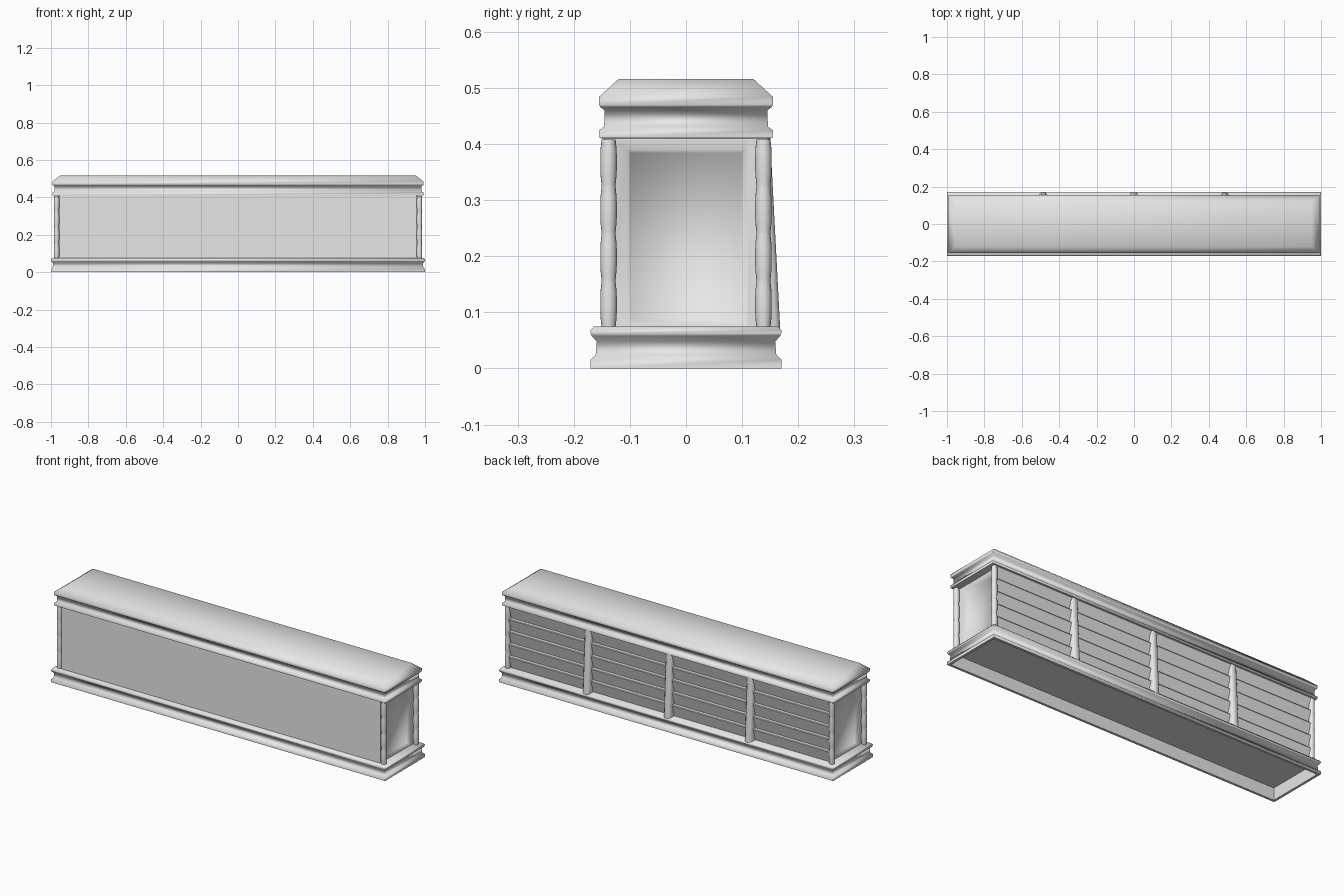
import bpy, bmesh, math

if "Cube" in bpy.data.objects:
    bpy.data.objects.remove(bpy.data.objects["Cube"])

grey = bpy.data.materials.new("plain_grey")
grey.use_nodes = True
grey.diffuse_color = (0.8, 0.8, 0.8, 1)
grey.node_tree.nodes["Principled BSDF"].inputs["Base Color"].default_value = (0.8, 0.8, 0.8, 1)


def loft(name, loops, angle):
    """Bridge equal-sized point loops into a closed solid."""
    bm = bmesh.new()
    rings = [[bm.verts.new(p) for p in loop] for loop in loops]
    n = len(rings[0])
    for a, b in zip(rings, rings[1:]):
        for i in range(n):
            j = (i + 1) % n
            bm.faces.new((a[i], a[j], b[j], b[i]))
    bm.faces.new(rings[0][::-1])
    bm.faces.new(rings[-1])
    bmesh.ops.recalc_face_normals(bm, faces=bm.faces)
    mesh = bpy.data.meshes.new(name)
    bm.to_mesh(mesh)
    bm.free()
    mesh.materials.append(grey)
    obj = bpy.data.objects.new(name, mesh)
    bpy.context.collection.objects.link(obj)
    bpy.ops.object.select_all(action="DESELECT")
    obj.select_set(True)
    bpy.context.view_layer.objects.active = obj
    bpy.ops.object.shade_smooth_by_angle(angle=math.radians(angle))


def moulding(name, profile, scale, offset):
    """Sweep a (half depth, z) profile around the long plan."""
    loops = []
    for y, z in profile:
        x = y * scale + offset
        loops.append([(-x, -y, z), (x, -y, z), (x, y, z), (-x, y, z)])
    loft(name, loops, 70)


# Plinth, hollow underneath
moulding("base_moulding", [(0.155, 0.064), (0.157, 0), (0.17, 0), (0.17, 0.016),
                           (0.161, 0.024), (0.159, 0.048), (0.168, 0.058), (0.17, 0.063),
                           (0.17, 0.068), (0.164, 0.075)], 1, 0.83)

# Cornice with a chamfered top
moulding("top_moulding", [(0.15, 0.41), (0.154, 0.411), (0.155, 0.424), (0.146, 0.431),
                          (0.145, 0.46), (0.153, 0.466), (0.155, 0.47), (0.155, 0.484),
                          (0.12, 0.516)], 1.2, 0.807)

FLOOR, CEIL = 0.068, 0.412


def end_rect(x, y0, y1, z0, z1):
    return [(x, y0, z0), (x, y1, z0), (x, y1, z1), (x, y0, z1)]


# Body: flat front, with a shallow sunken panel in each end
half = [end_rect(0.94, -0.098, 0.098, 0.086, 0.384),
        end_rect(0.955, -0.104, 0.104, 0.08, 0.39),
        end_rect(0.955, -0.146, 0.125, FLOOR, CEIL)]
mirrored = [[(-x, y, z) for x, y, z in loop] for loop in reversed(half)]
loft("body", half + mirrored, 75)

# Turned corner posts, four barrels each
post = []
for i in range(4):
    low = 0.072 + i * 0.0845
    post += [(0.0125, low + 0.002), (0.0145, low + 0.02),
             (0.0148, low + 0.042), (0.0145, low + 0.064), (0.0125, low + 0.0825)]
turns = [2 * math.pi * i / 16 for i in range(16)]
for sx, xn in ((1, "left"), (-1, "right")):
    for sy, yn in ((1, "back"), (-1, "front")):
        loft(f"{yn}_{xn}_post", [
            [(sx * 0.97 + r * math.cos(t), sy * 0.138 + r * math.sin(t), z) for t in turns]
            for r, z in post], 50)

# Back boards, each leaning out at the top
count = 5
step = (0.412 - 0.072) / count
for i in range(count):
    z0 = 0.072 + i * step
    z1 = z0 + step
    loft(f"back_board_{i + 1}", [
        [(x, 0.11, z0), (x, 0.128, z0), (x, 0.147, z1 - 0.004), (x, 0.145, z1), (x, 0.11, z1)]
        for x in (-0.957, 0.957)], 30)

# Tapered back braces with rounded outer edges
for i, x in enumerate((-0.485, 0, 0.485)):
    loops = []
    for z, y in ((FLOOR, 0.168), (CEIL, 0.15)):
        loops.append([(x - 0.02, 0.11, z), (x + 0.02, 0.11, z), (x + 0.02, y - 0.008, z),
                      (x + 0.012, y, z), (x - 0.012, y, z), (x - 0.02, y - 0.008, z)])
    loft(f"back_brace_{i + 1}", loops, 50)
